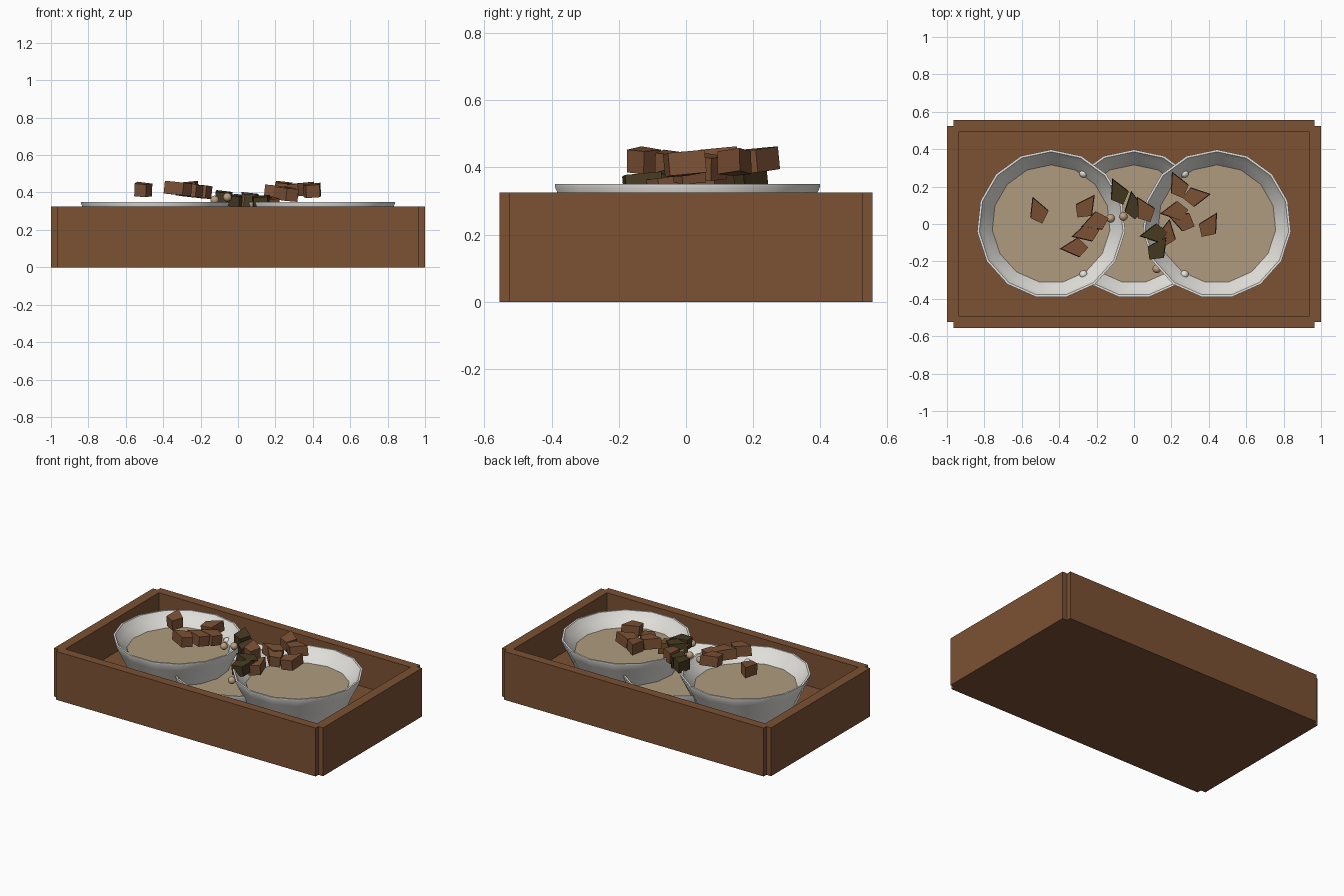
import bpy, bmesh, math
from mathutils import Matrix

if "Cube" in bpy.data.objects:
    bpy.data.objects.remove(bpy.data.objects["Cube"])


def material(name, rgb):
    m = bpy.data.materials.new(name)
    m.diffuse_color = (*rgb, 1)
    m.use_nodes = True
    m.node_tree.nodes["Principled BSDF"].inputs["Base Color"].default_value = m.diffuse_color
    return m


WOOD = material("brown_wood", (0.20, 0.083, 0.034))
CHINA = material("white_china", (0.78, 0.77, 0.73))
CREAM = material("tan_liquid", (0.43, 0.33, 0.215))
CHOC = material("brown_chocolate", (0.20, 0.083, 0.036))
DARK = material("dark_chocolate", (0.062, 0.042, 0.015))
PEARL = material("beige_pearl", (0.50, 0.35, 0.22))


def finish(bm, name, mat, smooth=False):
    bmesh.ops.recalc_face_normals(bm, faces=bm.faces)
    me = bpy.data.meshes.new(name)
    bm.to_mesh(me)
    bm.free()
    me.materials.append(mat)
    ob = bpy.data.objects.new(name, me)
    bpy.context.collection.objects.link(ob)
    if smooth:
        bpy.ops.object.select_all(action='DESELECT')
        ob.select_set(True)
        bpy.context.view_layer.objects.active = ob
        bpy.ops.object.shade_smooth_by_angle(angle=math.radians(40))
    return ob


def box(name, lo, hi, mat):
    bm = bmesh.new()
    bmesh.ops.create_cube(bm, size=1)
    for v in bm.verts:
        v.co = [lo[i] if v.co[i] < 0 else hi[i] for i in range(3)]
    return finish(bm, name, mat)


def lathe(name, profile, loc, mat, sides=15, smooth=True):
    """Turn a profile of (radius, height) points, one corner pointing to +y."""
    bm = bmesh.new()
    rings = []
    for r, z in profile:
        if r == 0:
            rings.append([bm.verts.new((0, 0, z))] * sides)
        else:
            rings.append([bm.verts.new((r * math.sin(2 * math.pi * i / sides),
                                        r * math.cos(2 * math.pi * i / sides), z))
                          for i in range(sides)])
    for a, b in zip(rings, rings[1:]):
        for i in range(sides):
            j = (i + 1) % sides
            bm.faces.new(list(dict.fromkeys((a[i], a[j], b[j], b[i]))))
    bmesh.ops.translate(bm, verts=bm.verts, vec=loc)
    return finish(bm, name, mat, smooth)


def ball(name, loc, r, mat):
    bm = bmesh.new()
    bmesh.ops.create_uvsphere(bm, u_segments=16, v_segments=10, radius=r)
    bmesh.ops.translate(bm, verts=bm.verts, vec=loc)
    return finish(bm, name, mat, True)


# Wooden tray: floor and four boards that leave a small notch at each corner
TOP = 0.325
box("tray_floor", (-0.95, -0.51, 0), (0.95, 0.51, 0.10), WOOD)
for s, end in ((-1, "left"), (1, "right")):
    a, b = sorted((s * 0.935, s))
    box("tray_" + end, (a, -0.525, 0), (b, 0.525, TOP), WOOD)
for s, end in ((-1, "front"), (1, "back")):
    a, b = sorted((s * 0.495, s * 0.555))
    box("tray_" + end, (-0.965, a, 0), (0.965, b, TOP), WOOD)

# Three bowls with liquid, the middle one set lower
BOWL = [(0, 0), (0.285, 0), (0.315, 0.06), (0.345, 0.13), (0.378, 0.195),
        (0.398, 0.24), (0.398, 0.25), (0.386, 0.25), (0.36, 0.21),
        (0.318, 0.165), (0.285, 0.10), (0.24, 0.04), (0, 0.03)]
for side, x, z in (("left", -0.443, 0.10), ("middle", 0, 0.001), ("right", 0.443, 0.10)):
    lathe(side + "_bowl", BOWL, (x, 0, z), CHINA)
    lathe(side + "_liquid", [(0, 0.10), (0.27, 0.10), (0.316, 0.166), (0, 0.166)],
          (x, 0, z), CREAM, smooth=False)

# Small white beads where the bowls meet
for sx in (-1, 1):
    for sy in (-1, 1):
        ball("white_bead", (sx * 0.27, sy * 0.27, 0.265), 0.022, CHINA)

# Beige pearls
for p in ((-0.125, 0.03, 0.36), (-0.057, 0.04, 0.375), (0.122, -0.24, 0.30)):
    ball("pearl", p, 0.023, PEARL)

# Chocolate chunks: a kite-shaped block, tip along local +x
KITE = [(0.085, 0), (-0.012, 0.052), (-0.062, 0.006), (-0.012, -0.05)]


def chunk(name, x, y, z, tip, mat):
    bm = bmesh.new()
    h = 0.034
    low = [bm.verts.new((a, b, -h)) for a, b in KITE]
    top = [bm.verts.new((a, b, h)) for a, b in KITE]
    bm.faces.new(low[::-1])
    bm.faces.new(top)
    for i in range(4):
        j = (i + 1) % 4
        bm.faces.new((low[i], low[j], top[j], top[i]))
    turn = (Matrix.Translation((x, y, z)) @ Matrix.Rotation(math.radians(tip), 4, 'Z')
            @ Matrix.Rotation(math.radians(-6), 4, 'Y'))
    bmesh.ops.transform(bm, matrix=turn, verts=bm.verts)
    return finish(bm, name, mat)


for c in ((-0.51, 0.065, 0.415, 112), (-0.26, 0.085, 0.42, 55), (-0.20, 0.015, 0.405, 200),
          (-0.25, -0.045, 0.41, 195), (-0.31, -0.125, 0.42, 185)):
    chunk("left_chunk", *c, CHOC)
for c in ((0.24, 0.20, 0.42, 115), (0.325, 0.145, 0.415, 10), (0.225, 0.07, 0.40, 190),
          (0.265, 0.015, 0.39, 160), (0.40, -0.015, 0.41, 60)):
    chunk("right_chunk", *c, CHOC)
for c in ((0.06, 0.07, 0.36, 120), (0.175, -0.06, 0.335, 80)):
    chunk("middle_chunk", *c, CHOC)
for c in ((-0.08, 0.165, 0.37, 115), (0.0, 0.09, 0.35, 100),
          (0.115, -0.05, 0.35, 190), (0.125, -0.14, 0.345, 55)):
    chunk("dark_chunk", *c, DARK)
